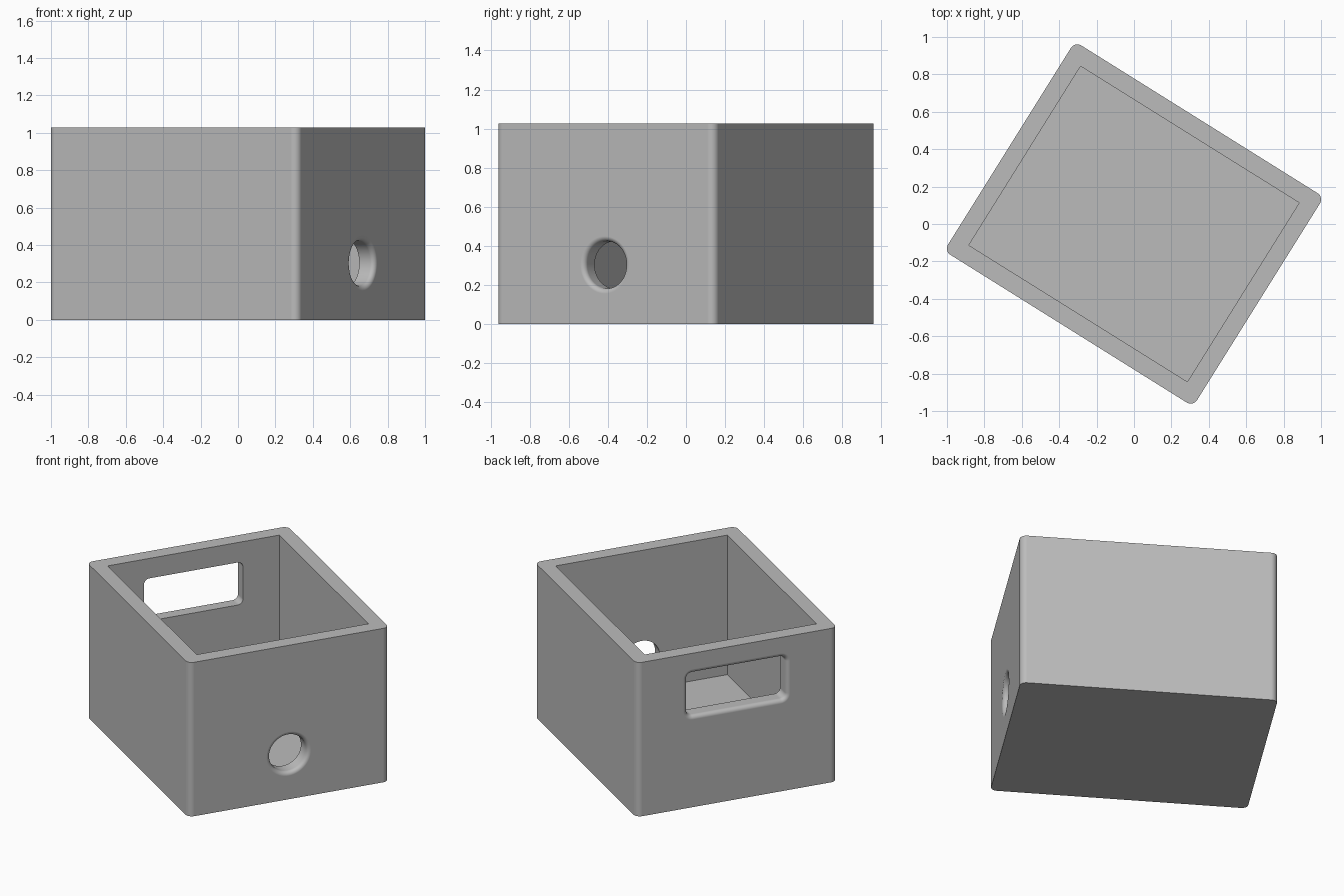
import bpy
import bmesh
from math import sin, cos, pi, radians

LENGTH, WIDTH, HEIGHT = 0.785, 0.66, 1.027   # half length, half width, full height
WALL, CORNER, FILLET = 0.096, 0.04, 0.026

if "Cube" in bpy.data.objects:
    bpy.data.objects.remove(bpy.data.objects["Cube"])

grey = bpy.data.materials.new("plain grey")
grey.use_nodes = True
colour = (0.5, 0.5, 0.5, 1)
grey.diffuse_color = colour
grey.node_tree.nodes["Principled BSDF"].inputs["Base Color"].default_value = colour


def rounded(w, h, r, steps):
    """Rounded rectangle outline with half sizes w, h and corner radius r."""
    points = []
    for k, (sx, sy) in enumerate([(1, 1), (-1, 1), (-1, -1), (1, -1)]):
        for i in range(steps + 1):
            a = (k + i / steps) * pi / 2
            p = (sx * (w - r) + r * cos(a), sy * (h - r) + r * sin(a))
            if not points or abs(p[0] - points[-1][0]) + abs(p[1] - points[-1][1]) > 1e-5:
                points.append(p)
    if abs(points[0][0] - points[-1][0]) + abs(points[0][1] - points[-1][1]) < 1e-5:
        points.pop()
    return points


def loft(name, sections):
    """Closed solid through matching rings of 3D points."""
    bm = bmesh.new()
    rings = [[bm.verts.new(p) for p in ring] for ring in sections]
    n = len(rings[0])
    for a, b in zip(rings, rings[1:]):
        for i in range(n):
            j = (i + 1) % n
            bm.faces.new((a[i], a[j], b[j], b[i]))
    bm.faces.new(rings[0][::-1])
    bm.faces.new(rings[-1])
    bmesh.ops.recalc_face_normals(bm, faces=bm.faces)
    mesh = bpy.data.meshes.new(name)
    bm.to_mesh(mesh)
    bm.free()
    mesh.materials.append(grey)
    obj = bpy.data.objects.new(name, mesh)
    bpy.context.collection.objects.link(obj)
    return obj


def prism(name, outline, z0, z1):
    return loft(name, [[(x, y, z) for x, y in outline] for z in (z0, z1)])


def opening(name, side, z, w, h, r, steps):
    """Cutter through an end wall, flared so the outer rim is rounded."""
    stations = [(-0.05, FILLET)]
    for i in range(9):
        t = i / 8 * pi / 2
        stations.append((FILLET * (1 - cos(t)), FILLET * (1 - sin(t))))
    stations.append((WALL + 0.05, 0))
    return loft(name, [[(side * (LENGTH - d), y, z + v)
                        for y, v in rounded(w + o, h + o, r + o, steps)]
                       for d, o in stations])


# Outer block with rounded upright corners
box = prism("open_box", rounded(LENGTH, WIDTH, CORNER, 8), 0, HEIGHT)

# Cavity, round hole and handle slot
x, y = LENGTH - WALL, WIDTH - WALL
cutters = [
    prism("cavity_cutter", [(x, y), (-x, y), (-x, -y), (x, -y)], WALL, HEIGHT + 0.2),
    opening("round_hole_cutter", 1, 0.303, 0.121, 0.121, 0.121, 14),
    opening("handle_slot_cutter", -1, 0.752, 0.325, 0.142, 0.035, 8),
]

bpy.ops.object.select_all(action="DESELECT")
box.select_set(True)
bpy.context.view_layer.objects.active = box
for cutter in cutters:
    cutter.hide_render = True
    mod = box.modifiers.new(cutter.name, "BOOLEAN")
    mod.operation, mod.solver, mod.object = "DIFFERENCE", "EXACT", cutter
    bpy.ops.object.modifier_apply(modifier=mod.name)
    bpy.data.objects.remove(cutter)

# Smooth the rounded parts, keep the flats flat
bpy.ops.object.shade_smooth_by_angle(angle=radians(30))
box.modifiers.new("flat_walls", "WEIGHTED_NORMAL").keep_sharp = True
box.rotation_euler.z = radians(-32)
